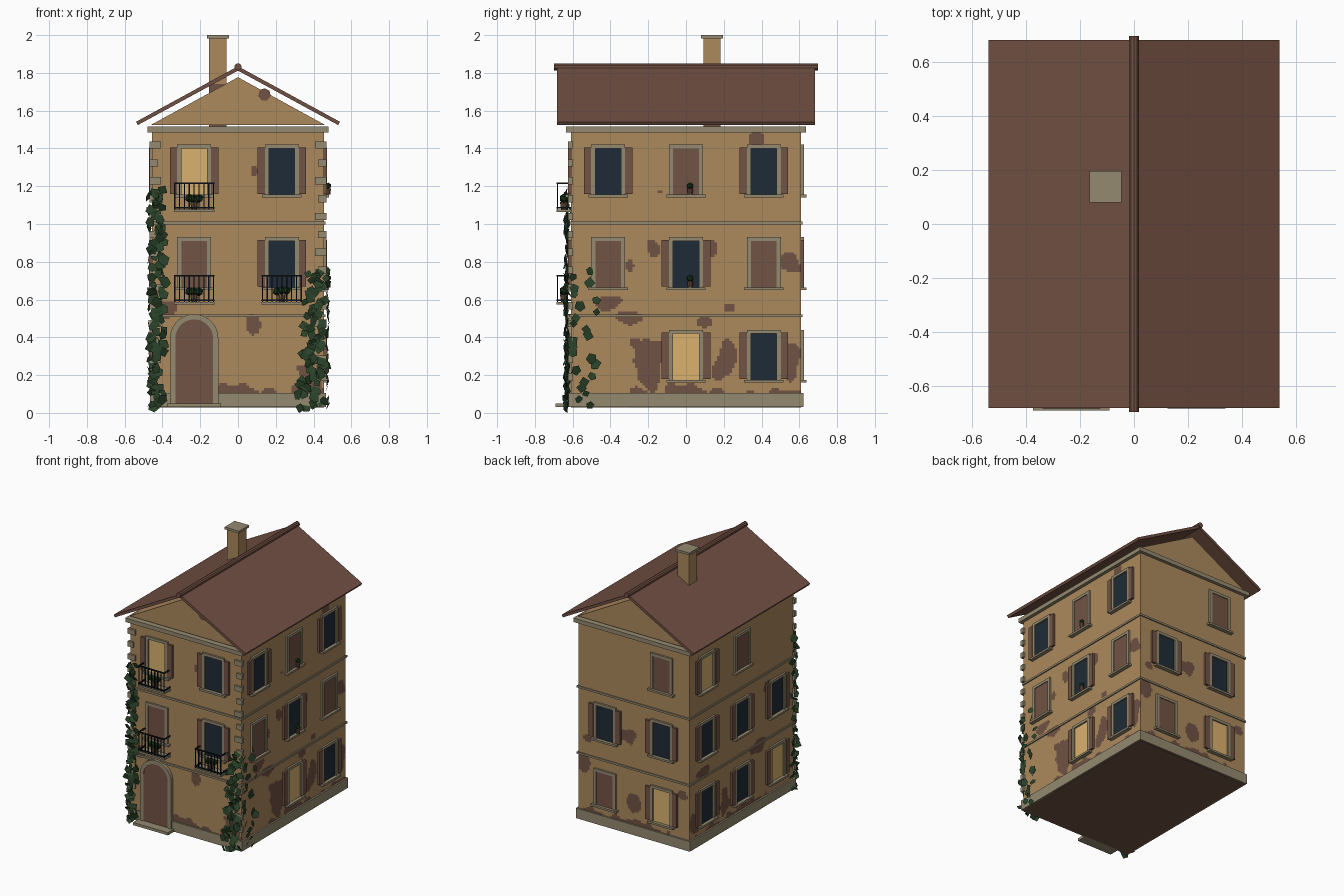
import bpy, bmesh, math, random
from mathutils import Matrix, Vector, Euler, noise

if "Cube" in bpy.data.objects:
    bpy.data.objects.remove(bpy.data.objects["Cube"])

random.seed(4)
HX, HY, Z0, Z1 = 0.455, 0.61, 0.028, 1.49
FLOORS = (0.03, 0.52, 1.01)


def mat(name, r, g, b):
    m = bpy.data.materials.new(name)
    m.diffuse_color = [1.15 * (c / 255) ** 2.2 for c in (r, g, b)] + [1]
    m.use_nodes = True
    m.node_tree.nodes["Principled BSDF"].inputs["Base Color"].default_value = m.diffuse_color
    return m


M = {
    "plaster": mat("plaster", 160, 128, 88), "brick": mat("brick brown", 105, 78, 65),
    "roof": mat("roof brown", 106, 76, 64), "stone": mat("stone", 138, 128, 104),
    "glass": mat("dark glass", 34, 44, 54), "lit": mat("lit glass", 205, 165, 103),
    "iron": mat("iron", 22, 26, 32), "ivy": mat("ivy green", 43, 64, 42),
    "plant": mat("plant green", 30, 54, 32), "wood": mat("wood brown", 107, 79, 66),
}
parts = {}


def part(name, m):
    """One bmesh per named part, so repeated pieces share an object."""
    if name not in parts:
        parts[name] = (bmesh.new(), m)
    return parts[name][0]


def box(name, m, x, y, z):
    c = Vector([(a + b) / 2 for a, b in (x, y, z)])
    s = [abs(b - a) for a, b in (x, y, z)]
    bmesh.ops.create_cube(part(name, m), size=1, matrix=Matrix.Translation(c) @ Matrix.Diagonal((*s, 1)))


# side -> (axis along wall, outward sign, wall distance, half width)
SIDES = {"front": (0, -1, HY, HX), "right": (1, 1, HX, HY), "back": (0, 1, HY, HX), "left": (1, -1, HX, HY)}


def at(side, u, z, out=0.0):
    ax, sg, d, _ = SIDES[side]
    return Vector((u, sg * (d + out), z) if ax == 0 else (sg * (d + out), u, z))


def wbox(name, m, side, u0, u1, z0, z1, o0, o1):
    a, b = at(side, u0, z0, o0), at(side, u1, z1, o1)
    box(name, m, *zip(a, b))


def prism(name, m, prof, y0, y1):
    """Extrude an xz profile along y."""
    bm = part(name, m)
    f = bm.faces.new([bm.verts.new((x, y0, z)) for x, z in prof])
    r = bmesh.ops.extrude_face_region(bm, geom=[f])
    bmesh.ops.translate(bm, verts=[v for v in r["geom"] if isinstance(v, bmesh.types.BMVert)], vec=(0, y1 - y0, 0))


# walls: fine grid, fallen plaster patches chosen by blobs plus noise
BLOBS = {
    "front": [(.08, .46, .035, .05), (.38, .17, .09, .1), (-.38, .55, .09, .05), (.09, 1.28, .02, .03), (.14, .68, .03, .02)],
    "right": [(-.42, .59, .09, .045), (-.3, .51, .07, .05), (-.2, .28, .09, .14), (.23, .55, .035, .03), (.1, .48, .035, .025),
              (-.17, .86, .04, .045), (.13, .88, .035, .05), (.37, 1.46, .05, .04), (.56, .8, .08, .055), (.2, .28, .06, .13),
              (.57, .28, .07, .1), (-.3, .77, .02, .03), (-.14, 1.17, .02, .02)],
    "back": [(.05, .75, .08, .06), (.4, .45, .07, .07), (.38, .64, .05, .03), (-.4, .42, .05, .04), (0, .25, .05, .08)],
    "left": [(.45, .55, .08, .04), (.2, .25, .06, .1), (.55, .2, .06, .07), (-.2, .5, .08, .05), (-.3, .9, .04, .04)],
}


def bare(side, u, z):
    n = noise.noise(Vector((u * 13, z * 13, len(side) * 3.7)))
    strip = z < .115 + .07 * n and u > -.3
    return strip or any(((u - a) / p) ** 2 + ((z - b) / q) ** 2 + 1.3 * n < .9 for a, b, p, q in BLOBS[side])


walls = part("walls", "plaster")
NZ = 112
for side, (ax, sg, d, h) in SIDES.items():
    nu = round(h * 2 / .0131)
    us = [-h + 2 * h * i / nu for i in range(nu + 1)]
    zs = [Z0 + (Z1 - Z0) * j / NZ for j in range(NZ + 1)]
    g = [[walls.verts.new(at(side, u, z)) for z in zs] for u in us]
    for i in range(nu):
        for j in range(NZ):
            q = [g[i][j], g[i + 1][j], g[i + 1][j + 1], g[i][j + 1]]
            if (ax == 0) == (sg > 0):
                q.reverse()
            f = walls.faces.new(q)
            f.material_index = int(bare(side, (us[i] + us[i + 1]) / 2, (zs[j] + zs[j + 1]) / 2))
f = walls.faces.new([walls.verts.new((x, y, Z0)) for x, y in ((-HX, -HY), (-HX, HY), (HX, HY), (HX, -HY))])
f.material_index = 1

# plinth, string courses, cornice
for name, e, a, b in (("plinth", .012, .031, .105), ("string_courses", .008, .508, .522),
                      ("string_courses", .008, .998, 1.012), ("cornice", .024, 1.485, 1.515)):
    box(name, "stone", (-HX - e, HX + e), (-HY - e, HY + e), (a, b))

# corner stones on the front, alternating wide and narrow
for i in range(14):
    w = .062 if i % 2 else .045
    z = .17 + i * .0945
    for s in (-1, 1):
        box("corner_stones", "stone", (s * (HX + .014 - w), s * (HX + .014)), (-HY - .014, -HY + .012), (z, z + .038))

# gable, roof and ridge
prism("gable", "plaster", [(-.46, 1.525), (.46, 1.525), (0, 1.777)], -HY, HY)
bmesh.ops.create_circle(part("gable_patch", "brick"), cap_ends=True, segments=7, radius=.034,
                        matrix=Matrix.Translation((.14, -HY - .003, 1.685)) @ Matrix.Rotation(math.pi / 2, 4, "X"))
prism("roof", "roof", [(-.54, 1.541), (0, 1.835), (.54, 1.541), (.53, 1.524), (0, 1.812), (-.53, 1.524)], -.683, .683)
bmesh.ops.create_cone(part("ridge", "roof"), cap_ends=True, segments=10, radius1=.019, radius2=.019, depth=1.395,
                      matrix=Matrix.Translation((0, 0, 1.832)) @ Matrix.Rotation(math.pi / 2, 4, "X"))

# chimney
box("chimney_base", "brick", (-.153, -.06), (.092, .183), (1.5, 1.74))
box("chimney", "plaster", (-.153, -.06), (.092, .183), (1.74, 1.985))
box("chimney_cap", "stone", (-.165, -.047), (.079, .197), (1.983, 2.0))


def window(side, u, floor, kind):
    """kind: D dark, L lit (both with open shutters), C closed."""
    z0, z1, w = FLOORS[floor] + .145, FLOORS[floor] + .39, .068
    name, m, o = {"D": ("dark_panes", "glass", .004), "L": ("lit_panes", "lit", .004), "C": ("closed_shutters", "wood", .008)}[kind]
    wbox(name, m, side, u - w, u + w, z0, z1, -.005, o)
    for s in (-1, 1):
        wbox("window_frames", "stone", side, u + s * w, u + s * .09, z0, z1 + .02, -.005, .014)
        if kind != "C":
            wbox("open_shutters", "wood", side, u + s * .09, u + s * .129, z0 + .005, z1 + .005, -.005, .016)
    wbox("window_frames", "stone", side, u - w, u + w, z1, z1 + .02, -.005, .014)
    wbox("window_sills", "stone", side, u - .104, u + .104, z0 - .014, z0, -.005, .028)


# windows, one string per floor from -u to +u
LAYOUT = {"front": ("..", "CD", "LD"), "right": (".LD", "CDC", "DCD"),
          "back": ("LC", "DD", "C."), "left": ("LDD", "DDD", ".CL")}
for side, rows in LAYOUT.items():
    for fl, row in enumerate(rows):
        for u, k in zip((-.232, .232) if len(row) == 2 else (-.412, 0, .412), row):
            if k != ".":
                window(side, u, fl, k)


def pot(p, r, h, offsets):
    bmesh.ops.create_cone(part("flower_pots", "brick"), cap_ends=True, segments=10, radius1=r * .75, radius2=r, depth=h,
                          matrix=Matrix.Translation(p + Vector((0, 0, h / 2))))
    for dx in offsets:
        bmesh.ops.create_icosphere(part("pot_plants", "plant"), subdivisions=1, radius=r * 1.15,
                                   matrix=Matrix.Translation(p + Vector((dx, 0, h * 1.45 + random.uniform(-.004, .006)))))


for fl in (1, 2):
    pot(at("right", .022, FLOORS[fl] + .145, .022), .016, .034, (0,))

# balconies with iron railings and pots
for u, fl in ((-.232, 1), (.232, 1), (-.232, 2)):
    z = FLOORS[fl] + .053
    wbox("balcony_slabs", "stone", "front", u - .108, u + .108, z, z + .013, -.005, .075)
    for a in (z + .02, z + .149):
        wbox("railings", "iron", "front", u - .107, u + .107, a, a + .008, .066, .075)
    for i in range(9):
        b = u - .103 + i * .206 / 8
        wbox("railings", "iron", "front", b - .003, b + .003, z + .01, z + .152, .068, .074)
    for s in (-1, 1):
        for a in (z + .02, z + .149):
            wbox("railings", "iron", "front", u + s * .107, u + s * .1, a, a + .008, 0, .075)
    pot(at("front", u, z + .013, .036), .021, .04, (-.026, 0, .026))

# arched door, surround and step
def arch(r, spring, z0):
    a = [math.pi * i / 14 for i in range(15)]
    return [(-.232 - r, z0)] + [(-.232 + r * math.cos(t), spring + r * math.sin(t)) for t in reversed(a)] + [(-.232 + r, z0)]


prism("door", "wood", arch(.1, .395, .04), -HY - .019, -HY)
inner, outer = arch(.1, .395, .032), arch(.128, .395, .032)
prism("door_surround", "stone", outer + inner[::-1], -HY - .024, -HY)
box("door_step", "stone", (-.375, -.09), (-.692, -HY), (.03, .05))


# ivy leaves on the front corners
def leaf(p, side):
    tilt = Euler((random.uniform(-.5, .5), random.uniform(-.5, .5), random.uniform(0, 6.3))).to_matrix().to_4x4()
    n = at(side, 0, 0, 1) - at(side, 0, 0)
    turn = n.to_track_quat("Z", "Y").to_matrix().to_4x4()
    bmesh.ops.create_circle(part("ivy", "ivy"), cap_ends=True, segments=random.choice((4, 5)), radius=random.uniform(.021, .034),
                            matrix=Matrix.Translation(p) @ turn @ tilt)


for i in range(88):
    z = .03 + 1.15 * i / 87
    leaf(at("front", -.43 + random.uniform(-.04, .045), z, random.uniform(.014, .03)), "front")
for i in range(75):
    t = (i / 74) ** 1.1
    leaf(at("front", .42 + random.uniform(-.06 - .04 * (1 - t), .05), .025 + .72 * t, random.uniform(.014, .03)), "front")
for i in range(24):
    leaf(at("right", -.6 + .13 * random.random() ** 1.5, .04 + .71 * i / 23, random.uniform(.012, .025)), "right")
for i in range(14):
    leaf(at("left", -.6 + .03 * random.random(), .05 + 1.1 * i / 13, random.uniform(.01, .02)), "left")

# turn every part into an object
for name, (bm, m) in parts.items():
    if name not in ("walls", "ivy", "gable_patch"):
        bmesh.ops.recalc_face_normals(bm, faces=bm.faces[:])
    me = bpy.data.meshes.new(name)
    bm.to_mesh(me)
    bm.free()
    me.materials.append(M[m])
    if name == "walls":
        me.materials.append(M["brick"])
    bpy.context.collection.objects.link(bpy.data.objects.new(name, me))
